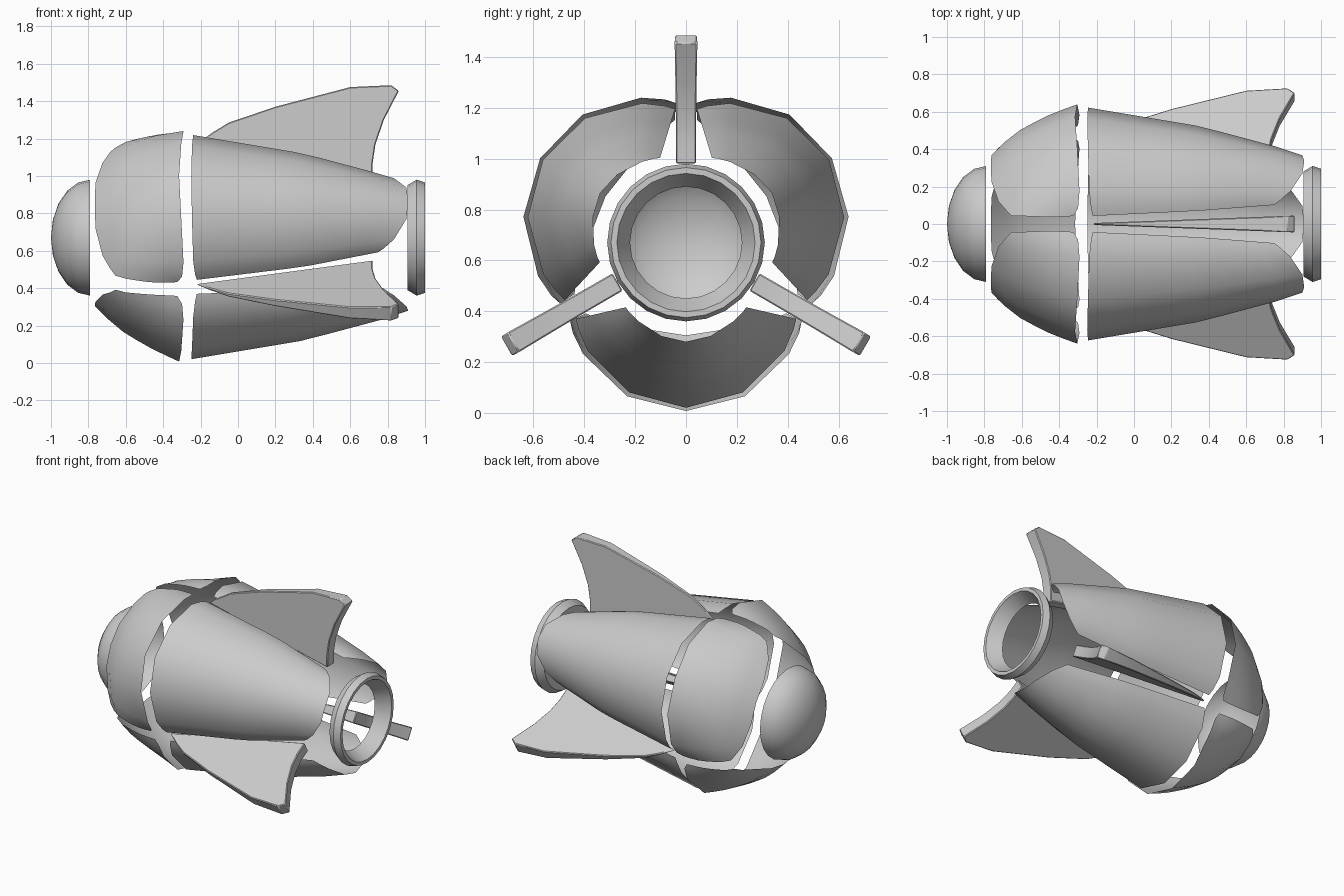
import bpy, bmesh, math
from mathutils import Vector

AXIS_Z = 0.67            # height of the long axis, which runs along x
PANEL_DIRS = (-90, 30, 150)
FIN_DIRS = (90, 210, 330)

if "Cube" in bpy.data.objects:
    bpy.data.objects.remove(bpy.data.objects["Cube"])

grey = bpy.data.materials.new("light_grey")
grey.use_nodes = True
COLOUR = (0.6, 0.6, 0.6, 1)
grey.diffuse_color = COLOUR
grey.node_tree.nodes["Principled BSDF"].inputs["Base Color"].default_value = COLOUR


def place(x, r, t, deg):
    """Point at x, r outward along a direction and t sideways from it."""
    a = math.radians(deg)
    return Vector((x, r * math.cos(a) - t * math.sin(a),
                   r * math.sin(a) + t * math.cos(a) + AXIS_Z))


def interp(points, x):
    """Straight-line interpolation through (x, value) pairs."""
    for (xa, va), (xb, vb) in zip(points, points[1:]):
        if x <= xb:
            return va + (vb - va) * max(0, x - xa) / (xb - xa)
    return points[-1][1]


def finish(name, bm, smooth=40):
    mesh = bpy.data.meshes.new(name)
    bm.to_mesh(mesh)
    bm.free()
    mesh.materials.append(grey)
    ob = bpy.data.objects.new(name, mesh)
    bpy.context.collection.objects.link(ob)
    bpy.ops.object.select_all(action='DESELECT')
    ob.select_set(True)
    bpy.context.view_layer.objects.active = ob
    if smooth:
        bpy.ops.object.shade_smooth_by_angle(angle=math.radians(smooth))
    return ob


def skin(bm, rows):
    for a, b in zip(rows, rows[1:]):
        for i in range(len(a) - 1):
            bm.faces.new((a[i], a[i + 1], b[i + 1], b[i]))


def lathe(name, profile, sides, closed=False):
    bm = bmesh.new()
    if closed:
        profile = profile + profile[:1]
    rows = [[bm.verts.new(place(x, r, 0, 360 * i / sides)) for i in range(sides + 1)]
            for x, r in profile]
    skin(bm, rows)
    bmesh.ops.remove_doubles(bm, verts=bm.verts, dist=0.0005)
    bmesh.ops.dissolve_degenerate(bm, edges=bm.edges, dist=0.0005)
    return finish(name, bm)


def panel(name, deg, apex, centre, spread, start, end, steps):
    """Curved hull sheet; start and end give the x limits across its width."""
    bm = bmesh.new()
    half = [0, 0.39, 0.78, 0.93, 1]
    across = [-s for s in half[:0:-1]] + half
    rows = []
    for j in range(steps + 1):
        row = []
        for s in across:
            x = start(abs(s)) + (end(abs(s)) - start(abs(s))) * j / steps
            c = interp(centre, x)
            radius = interp(apex, x) - c
            a = math.radians(s * interp(spread, x))
            row.append(bm.verts.new(place(x, c + radius * math.cos(a),
                                          radius * math.sin(a), deg)))
        rows.append(row)
    skin(bm, rows)
    return finish(name, bm, 60)


# Nose cap: an open dome
dome = [(-0.79 - 0.21 * math.cos(math.radians(18 * i)),
         0.31 * math.sin(math.radians(18 * i))) for i in range(6)]
lathe("nose_cap", dome, 24)

# Tail ring with a tapered rim
lathe("tail_ring", [(0.905, 0.22), (0.905, 0.28), (0.955, 0.31),
                    (1.0, 0.295), (1.0, 0.272)], 24, closed=True)

# Hull panels: three bulging shoulder sheets and three long body sheets
for k, deg in enumerate(PANEL_DIRS):
    panel(f"shoulder_panel_{k + 1}", deg,
          apex=[(-0.765, 0.365), (-0.68, 0.45), (-0.6, 0.515), (-0.45, 0.6), (-0.31, 0.665)],
          centre=[(-0.68, -0.05), (-0.32, 0.19)],
          spread=[(-0.68, 50), (-0.32, 75)],
          start=lambda s: -0.765 + 0.11 * s ** 4,
          end=lambda s: -0.315 + 0.03 * s - 0.04 * max(0, s - 0.9) / 0.1,
          steps=6)
    panel(f"body_panel_{k + 1}", deg,
          apex=[(-0.25, 0.65), (0.35, 0.55), (0.8, 0.43), (0.91, 0.39)],
          centre=[(-0.25, 0.2), (0.91, 0.2)],
          spread=[(-0.25, 77), (0.91, 77)],
          start=lambda s: -0.25 + 0.01 * s + 0.02 * s ** 8,
          end=lambda s: 0.91 - 0.16 * s ** 3,
          steps=8)

# Swept fins: wedges that thicken toward the tail
FIN = [(-0.22, 0.5), (-0.14, 0.56), (-0.05, 0.615), (0.2, 0.7), (0.6, 0.805), (0.82, 0.815),
       (0.86, 0.785), (0.78, 0.63), (0.735, 0.5), (0.72, 0.4), (0.72, 0.31)]
for k, deg in enumerate(FIN_DIRS):
    bm = bmesh.new()
    sides = []
    for sign in (-1, 1):
        sides.append([bm.verts.new(place(x, r, sign * (0.005 + 0.04 * (x + 0.22) / 1.08), deg))
                      for x, r in FIN])
    low, high = sides
    bm.faces.new(low)
    bm.faces.new(high[::-1])
    for i in range(len(FIN)):
        n = (i + 1) % len(FIN)
        bm.faces.new((low[i], high[i], high[n], low[n]))
    bmesh.ops.recalc_face_normals(bm, faces=bm.faces)
    fin = finish(f"fin_{k + 1}", bm, 30)
    bevel = fin.modifiers.new("soft_edges", 'BEVEL')
    bevel.width = 0.006
    bevel.segments = 1
